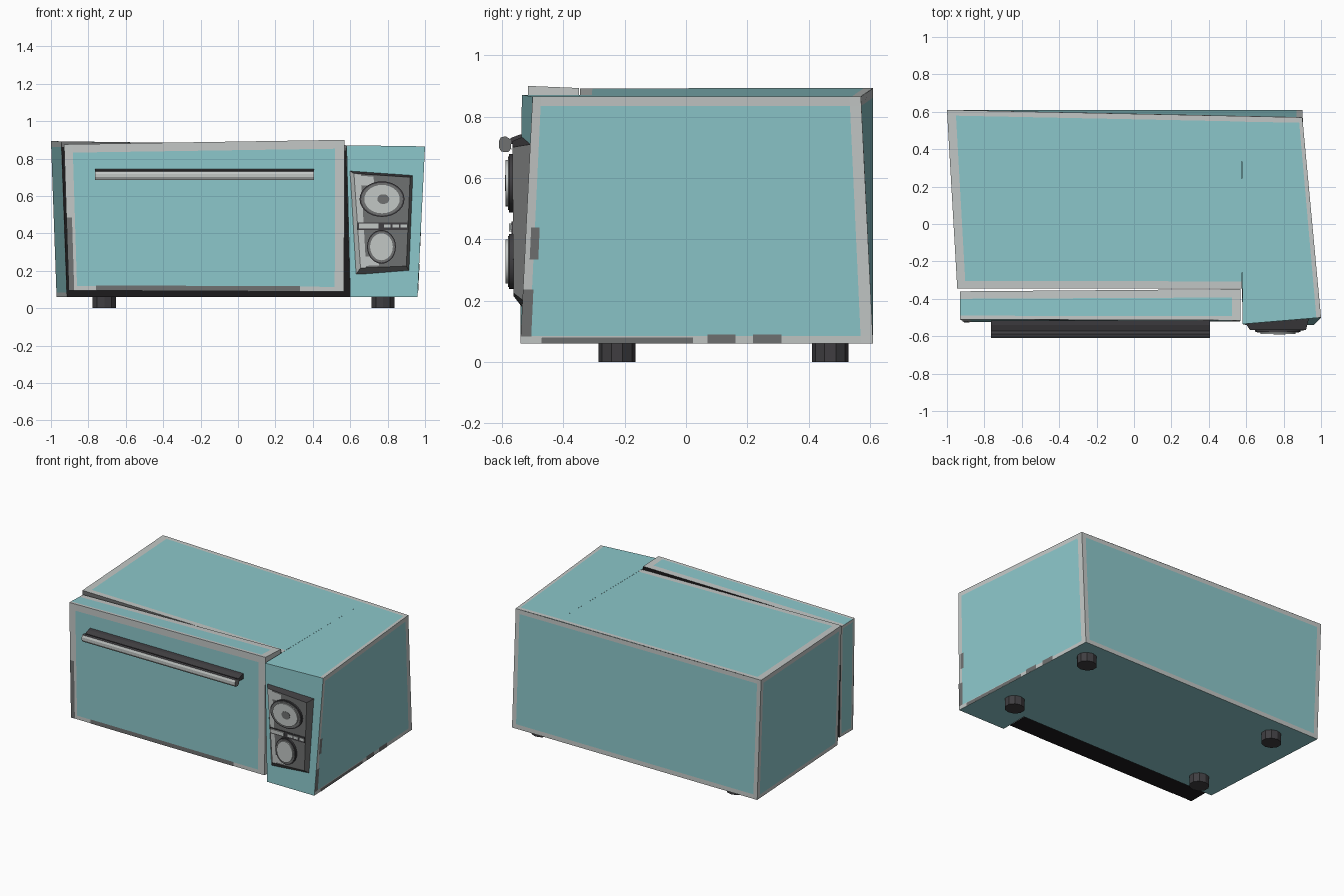
import bpy, bmesh, math
from mathutils import Vector as V

if "Cube" in bpy.data.objects:
    bpy.data.objects.remove(bpy.data.objects["Cube"])


def material(name, rgb):
    m = bpy.data.materials.new(name)
    m.use_nodes = True
    m.diffuse_color = (*rgb, 1)
    m.node_tree.nodes["Principled BSDF"].inputs["Base Color"].default_value = (*rgb, 1)
    return m


MATS = [material("teal enamel", (0.26, 0.57, 0.59)),
        material("worn light metal", (0.54, 0.57, 0.56)),
        material("worn grey", (0.16, 0.165, 0.165)),
        material("dark grey", (0.05, 0.048, 0.053)),
        material("black", (0.012, 0.011, 0.012))]
TEAL, LIGHT, GREY, DARK, BLACK = range(5)


def finish(bm, name, smooth=False):
    me = bpy.data.meshes.new(name)
    bm.to_mesh(me)
    bm.free()
    for m in MATS:
        me.materials.append(m)
    ob = bpy.data.objects.new(name, me)
    bpy.context.collection.objects.link(ob)
    if smooth:
        bpy.ops.object.select_all(action='DESELECT')
        ob.select_set(True)
        bpy.context.view_layer.objects.active = ob
        bpy.ops.object.shade_smooth_by_angle(angle=math.radians(35))
    return ob


def spot(c, u, v):
    """Point on a quad given as bottom left, bottom right, top right, top left."""
    a, b, d, e = (V(p) for p in c)
    return a.lerp(b, u).lerp(e.lerp(d, u), v)


def panel(bm, c, fill=TEAL, rim=LIGHT, margins=(0, 0, 0, 0)):
    """Quad with a rim of another colour; margins are left, right, bottom, top."""
    w = (V(c[1]) - V(c[0])).length
    h = (V(c[3]) - V(c[0])).length
    l, r, b, t = margins
    us = sorted({0, l / w, 1 - r / w, 1})
    vs = sorted({0, b / h, 1 - t / h, 1})
    for u0, u1 in zip(us, us[1:]):
        for v0, v1 in zip(vs, vs[1:]):
            uv = ((u0, v0), (u1, v0), (u1, v1), (u0, v1))
            f = bm.faces.new([bm.verts.new(spot(c, *p)) for p in uv])
            u, v = (u0 + u1) / 2, (v0 + v1) / 2
            inside = l / w < u < 1 - r / w and b / h < v < 1 - t / h
            f.material_index = fill if inside else rim


def patches(name, c, areas, mat):
    """Thin wear marks lying on a quad."""
    bm = bmesh.new()
    n = (V(c[1]) - V(c[0])).cross(V(c[3]) - V(c[0])).normalized() * 0.002
    for u0, u1, v0, v1 in areas:
        uv = ((u0, v0), (u1, v0), (u1, v1), (u0, v1))
        bm.faces.new([bm.verts.new(spot(c, *p) + n) for p in uv]).material_index = mat
    finish(bm, name)


def extrude(name, ring, along, rule, smooth=False):
    """Closed prism from a ring of points; rule gives a colour per face."""
    bm = bmesh.new()
    f = bm.faces.new([bm.verts.new(p) for p in ring])
    ext = bmesh.ops.extrude_face_region(bm, geom=[f], use_keep_orig=True)
    for v in ext["geom"]:
        if isinstance(v, bmesh.types.BMVert):
            v.co += V(along)
    bmesh.ops.recalc_face_normals(bm, faces=bm.faces)
    for f in bm.faces:
        f.material_index = rule(f)
    return finish(bm, name, smooth)


# Skewed body, L-shaped in plan; T = top corners, B = bottom corners
F = -0.345
T = dict(lb=(-1, .61, .893), mb=(.575, .577, .871), rb=(.9, .57, .865),
         rf=(1, -.5, .865), st=(.58, -.535, .871), inn=(.578, F, .871), lf=(-.945, F, .892))
B = dict(lb=(-.97, .61, .06), mb=(.6, .61, .06), rb=(.9, .61, .06),
         rf=(.96, -.54, .06), st=(.6, -.54, .06), inn=(.6, F, .06), lf=(-.915, F, .06))
bm = bmesh.new()
panel(bm, [T["lf"], T["inn"], T["mb"], T["lb"]], margins=(.045, 0, .04, .03))
panel(bm, [T["st"], T["rf"], T["rb"], T["mb"]], margins=(0, .025, 0, .03))
panel(bm, [B["lb"], B["mb"], B["inn"], B["lf"]])
panel(bm, [B["mb"], B["rb"], B["rf"], B["st"]])
right_side = [B["rf"], B["rb"], T["rb"], T["rf"]]
panel(bm, right_side, margins=(.03, .04, .025, .03))
panel(bm, [B["lb"], B["lf"], T["lf"], T["lb"]], margins=(.03, .03, .025, .03))
panel(bm, [B["rb"], B["lb"], T["lb"], T["rb"]], margins=(.03, .03, .03, .03))
panel(bm, [B["st"], B["rf"], T["rf"], T["st"]])
panel(bm, [B["lf"], B["inn"], T["inn"], T["lf"]], BLACK, GREY, (0, 0, 0, .03))
panel(bm, [B["inn"], B["st"], T["st"], T["inn"]], GREY)
finish(bm, "oven_body")
patches("side_wear", right_side,
        [(.06, .49, 0, .026), (.53, .61, 0, .038), (.66, .74, 0, .038),
         (.0, .03, .03, .22), (.015, .04, .34, .47)], GREY)

# Door slab
DF = [(-.905, -.525, .095), (.567, -.52, .088), (.57, -.515, .9), (-.93, -.51, .876)]
DB = [(-.905, -.38, .095), (.567, -.36, .088), (.57, -.348, .893), (-.93, -.36, .872)]
bm = bmesh.new()
panel(bm, DF, margins=(.045, .05, .025, .045))
panel(bm, [DB[1], DB[0], DB[3], DB[2]], BLACK)
panel(bm, [DF[3], DF[2], DB[2], DB[3]], margins=(0, .045, .02, .04))
panel(bm, [DB[0], DB[1], DF[1], DF[0]], BLACK)
panel(bm, [DF[1], DB[1], DB[2], DF[2]], LIGHT)
panel(bm, [DB[0], DF[0], DF[3], DB[3]], margins=(.02, .02, .02, .02))
finish(bm, "door")
patches("door_wear", DF, [(.1, .84, 0, .035), (0, .02, 0, .5)], GREY)

# Handle bar with its mounting rail
X0, LENGTH = -.765, (1.17, 0, 0)
bar = [(-.588, .736), (-.604, .732), (-.61, .718), (-.61, .7),
       (-.602, .686), (-.58, .684), (-.57, .695), (-.57, .725)]
extrude("handle_bar", [(X0, y, z) for y, z in bar], LENGTH,
        lambda f: LIGHT if f.normal.y < -.6 else GREY if abs(f.normal.x) > .9 else DARK)
rail = [(-.572, .71), (-.515, .71), (-.515, .745), (-.54, .742), (-.572, .73)]
extrude("handle_rail", [(X0, y, z) for y, z in rail], LENGTH, lambda f: DARK)

# Raised control plate with bevelled sides
outer = [(.63, -.535, .18), (.915, -.53, .2), (.935, -.505, .71), (.595, -.53, .735)]
inner = [(.655, -.562, .215), (.9, -.562, .225), (.92, -.566, .7), (.62, -.566, .72)]
bm = bmesh.new()
panel(bm, inner, GREY, LIGHT, (.03, 0, 0, 0))
for i, mat in enumerate((GREY, GREY, DARK, LIGHT)):
    j = (i + 1) % 4
    panel(bm, [outer[i], outer[j], inner[j], inner[i]], mat)
finish(bm, "control_plate")
patches("plate_wear", inner, [(.1, .35, .88, .98), (.1, .4, .02, .12)], LIGHT)


# Oval dials built from stacked discs
def disc(name, x, z, rx, rz, front, mat):
    ring = [(x + rx * math.cos(a), -.555, z + rz * math.sin(a))
            for a in (math.tau * i / 28 for i in range(28))]
    extrude(name, ring, (0, front + .555, 0), lambda f: mat, True)


for name, x, z, rx, rz in (("upper", .77, .583, .12, .095), ("lower", .767, .328, .077, .09)):
    disc(name + "_dial_ring", x, z, rx, rz, -.577, DARK)
    disc(name + "_dial_edge", x, z, rx * .93, rz * .92, -.58, GREY)
    disc(name + "_dial_face", x, z, rx * .79, rz * .8, -.588, LIGHT)
disc("upper_dial_centre", .777, .583, .032, .026, -.59, GREY)


# Switch slots between the dials
def block(name, x0, x1, z0, z1, front, mat):
    extrude(name, [(x0, -.555, z0), (x1, -.555, z0), (x1, -.555, z1), (x0, -.555, z1)],
            (0, front + .555, 0), lambda f: mat)


block("switch_recess", .64, .905, .418, .458, -.568, DARK)
block("switch_lever", .648, .75, .425, .452, -.576, LIGHT)
for i in range(3):
    x = .78 + i * .045
    block(f"switch_mark_{i + 1}", x, x + .035, .43, .448, -.572, LIGHT)

# Feet
for x, side in ((-.715, "left"), (.775, "right")):
    for y, end in ((-.225, "front"), (.47, "back")):
        ring = [(x + .065 * math.cos(a), y + .06 * math.sin(a), 0)
                for a in (math.tau * (i + .5) / 10 for i in range(10))]
        extrude(f"foot_{end}_{side}", ring, (0, 0, .065), lambda f: DARK)
